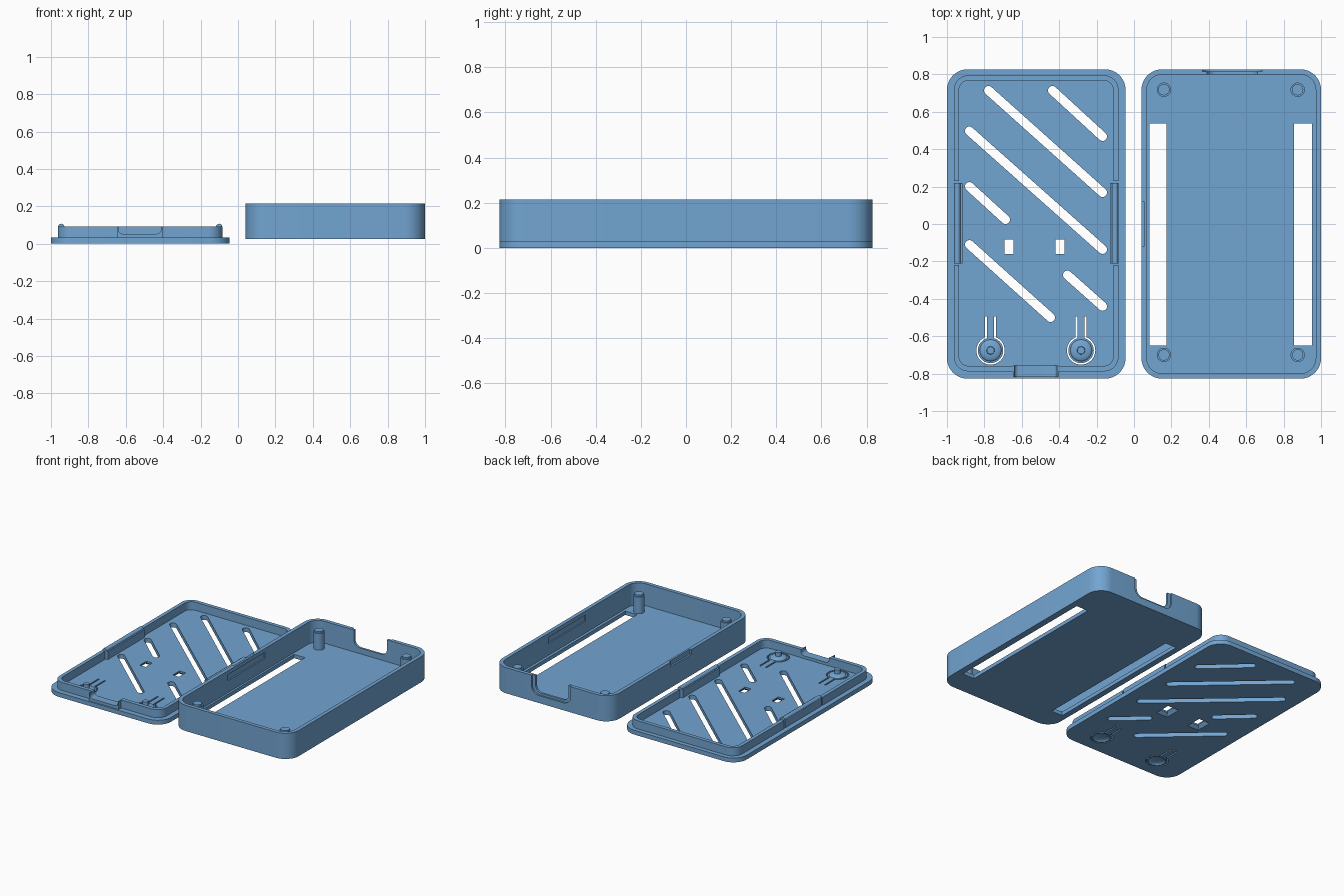
import bpy, bmesh, math
from mathutils import Matrix

if "Cube" in bpy.data.objects:
    bpy.data.objects.remove(bpy.data.objects["Cube"])

blue = bpy.data.materials.new("case blue")
blue.diffuse_color = (0.17, 0.376, 0.644, 1)
blue.use_nodes = True
blue.node_tree.nodes["Principled BSDF"].inputs["Base Color"].default_value = blue.diffuse_color


def make(name, bm):
    bmesh.ops.recalc_face_normals(bm, faces=bm.faces)
    me = bpy.data.meshes.new(name)
    bm.to_mesh(me)
    bm.free()
    me.materials.append(blue)
    ob = bpy.data.objects.new(name, me)
    bpy.context.collection.objects.link(ob)
    return ob


def prism(pts, z0, z1, matrix=None):
    bm = bmesh.new()
    f = bm.faces.new([bm.verts.new((x, y, z0)) for x, y in pts])
    r = bmesh.ops.extrude_face_region(bm, geom=[f])
    top = [v for v in r["geom"] if isinstance(v, bmesh.types.BMVert)]
    bmesh.ops.translate(bm, verts=top, vec=(0, 0, z1 - z0))
    if matrix:
        bm.transform(matrix)
    return make("piece", bm)


def rrect(x0, x1, y0, y1, r, n=10):
    pts = []
    for cx, cy, a in ((x1 - r, y1 - r, 0), (x0 + r, y1 - r, 90),
                      (x0 + r, y0 + r, 180), (x1 - r, y0 + r, 270)):
        for i in range(n + 1):
            t = math.radians(a + 90 * i / n)
            pts.append((cx + r * math.cos(t), cy + r * math.sin(t)))
    return pts


def box(x0, x1, y0, y1, z0, z1):
    return prism([(x0, y0), (x1, y0), (x1, y1), (x0, y1)], z0, z1)


def capsule(ax, ay, bx, by, r, n=10):
    a = math.atan2(by - ay, bx - ax)
    pts = []
    for cx, cy, s in ((bx, by, a - math.pi / 2), (ax, ay, a + math.pi / 2)):
        for i in range(n + 1):
            t = s + math.pi * i / n
            pts.append((cx + r * math.cos(t), cy + r * math.sin(t)))
    return pts


def cone(x, y, z0, z1, r0, r1, seg=32, rot=0):
    bm = bmesh.new()
    m = Matrix.Translation((x, y, (z0 + z1) / 2)) @ Matrix.Rotation(rot, 4, 'Z')
    bmesh.ops.create_cone(bm, cap_ends=True, segments=seg, radius1=r0, radius2=r1,
                          depth=z1 - z0, matrix=m)
    return make("piece", bm)


def dome(x, y, z, r, h):
    bm = bmesh.new()
    m = Matrix.Translation((x, y, z)) @ Matrix.Diagonal((r, r, h, 1))
    bmesh.ops.create_uvsphere(bm, u_segments=32, v_segments=16, radius=1, matrix=m)
    return make("piece", bm)


def boolean(ob, other, op):
    mod = ob.modifiers.new("bool", 'BOOLEAN')
    mod.operation, mod.solver, mod.object = op, 'EXACT', other
    dg = bpy.context.evaluated_depsgraph_get()
    me = bpy.data.meshes.new_from_object(ob.evaluated_get(dg))
    ob.modifiers.clear()
    ob.data = me
    bpy.data.objects.remove(other)
    return ob


def cut(ob, other):
    return boolean(ob, other, 'DIFFERENCE')


def add(ob, other):
    return boolean(ob, other, 'UNION')


# ---------- base tray ----------
Y = 0.827
base = prism(rrect(0.04, 1.0, -Y, Y, 0.11), 0.025, 0.215)
cut(base, prism(rrect(0.068, 0.972, -Y + 0.028, Y - 0.028, 0.082), 0.053, 0.3))
for x0, x1 in ((0.083, 0.174), (0.855, 0.952)):          # long floor slots
    cut(base, box(x0, x1, -0.65, 0.537, 0, 0.1))
for x0, x1 in ((0.058, 0.08), (0.96, 0.982)):            # snap grooves
    cut(base, box(x0, x1, -0.215, 0.22, 0.14, 0.185))
cut(base, box(0.03, 0.053, -0.12, 0.12, 0.18, 0.3))      # pry notch
# cable opening: U-shaped profile on the back wall, plus a wider shallow step
stand = Matrix.Rotation(math.pi / 2, 4, 'X')
cut(base, prism(rrect(0.39, 0.66, 0.095, 0.4, 0.05), -0.9, -0.75, stand))
cut(base, prism(rrect(0.365, 0.685, 0.08, 0.4, 0.06), -0.9, -0.815, stand))
for x in (0.16, 0.875):                                  # board posts
    for y in (-0.70, 0.718):
        add(base, cone(x, y, 0.04, 0.175, 0.038, 0.038))
        add(base, cone(x, y, 0.17, 0.187, 0.030, 0.030))
base.name = "base_tray"

# ---------- lid ----------
lid = prism(rrect(-1.0, -0.045, -Y, Y, 0.11), 0, 0.032)
lip = prism(rrect(-0.963, -0.083, -0.788, 0.795, 0.078), 0.02, 0.092)
cut(lip, prism(rrect(-0.936, -0.11, -0.759, 0.767, 0.052), -0.1, 0.2))
add(lid, lip)
for y in (-0.215, 0.225):                                # slits beside the clips
    cut(lid, box(-0.99, -0.9, y - 0.005, y + 0.005, 0.032, 0.2))
    cut(lid, box(-0.14, -0.05, y - 0.005, y + 0.005, 0.032, 0.2))
for xa, xb, xc in ((-0.958, -0.918, -0.945), (-0.128, -0.088, -0.101)):
    add(lid, box(xa, xb, -0.21, 0.22, 0.025, 0.091))     # snap clip
    ridge = cone(0, 0, -0.22, 0.21, 0.017, 0.017, 20)
    ridge.data.transform(Matrix.Translation((xc, 0, 0.09)) @ stand)
    add(lid, ridge)
# cable opening filler block with shallow saddle
add(lid, box(-0.647, -0.404, -0.818, -0.757, 0.02, 0.09))
cut(lid, prism(rrect(-0.64, -0.411, 0.053, 0.3, 0.025), 0.74, 0.9, stand))

# diagonal vents
for v in ((-0.778, 0.714, -0.168, 0.168), (-0.436, 0.714, -0.168, 0.468),
          (-0.88, 0.497, -0.168, -0.136), (-0.88, 0.2, -0.687, 0.024),
          (-0.88, -0.11, -0.446, -0.5), (-0.356, -0.273, -0.168, -0.44)):
    cut(lid, prism(capsule(*v, 0.024), -0.1, 0.1))

# light windows, flared on the underside
for x in (-0.668, -0.396):
    cut(lid, box(x - 0.025, x + 0.025, -0.16, -0.083, -0.1, 0.1))
    flare = cone(0, 0, -0.004, 0.024, 0.0707, 0.0354, 4, math.pi / 4)
    flare.data.transform(Matrix.Translation((x, -0.1215, 0)) @ Matrix.Diagonal((1, 1.3, 1, 1)))
    cut(lid, flare)

# flexing push buttons
for x in (-0.767, -0.283):
    y = -0.676
    add(lid, dome(x, y, 0.032, 0.058, 0.016))
    gap = cone(x, y, -0.05, 0.08, 0.076, 0.076, 40)
    add(gap, box(x - 0.029, x + 0.029, y, -0.495, -0.05, 0.08))
    core = cone(x, y, -0.1, 0.15, 0.068, 0.068, 40)
    add(core, box(x - 0.019, x + 0.019, y, -0.4, -0.1, 0.15))
    cut(gap, core)
    cut(lid, gap)
    cut(lid, dome(x, y, 0, 0.058, 0.016))
    add(lid, cone(x, y, 0.03, 0.075, 0.022, 0.02, 24))
lid.name = "vented_lid"

for ob in (base, lid):
    bpy.ops.object.select_all(action='DESELECT')
    ob.select_set(True)
    bpy.context.view_layer.objects.active = ob
    bpy.ops.object.shade_smooth_by_angle(angle=math.radians(30))
